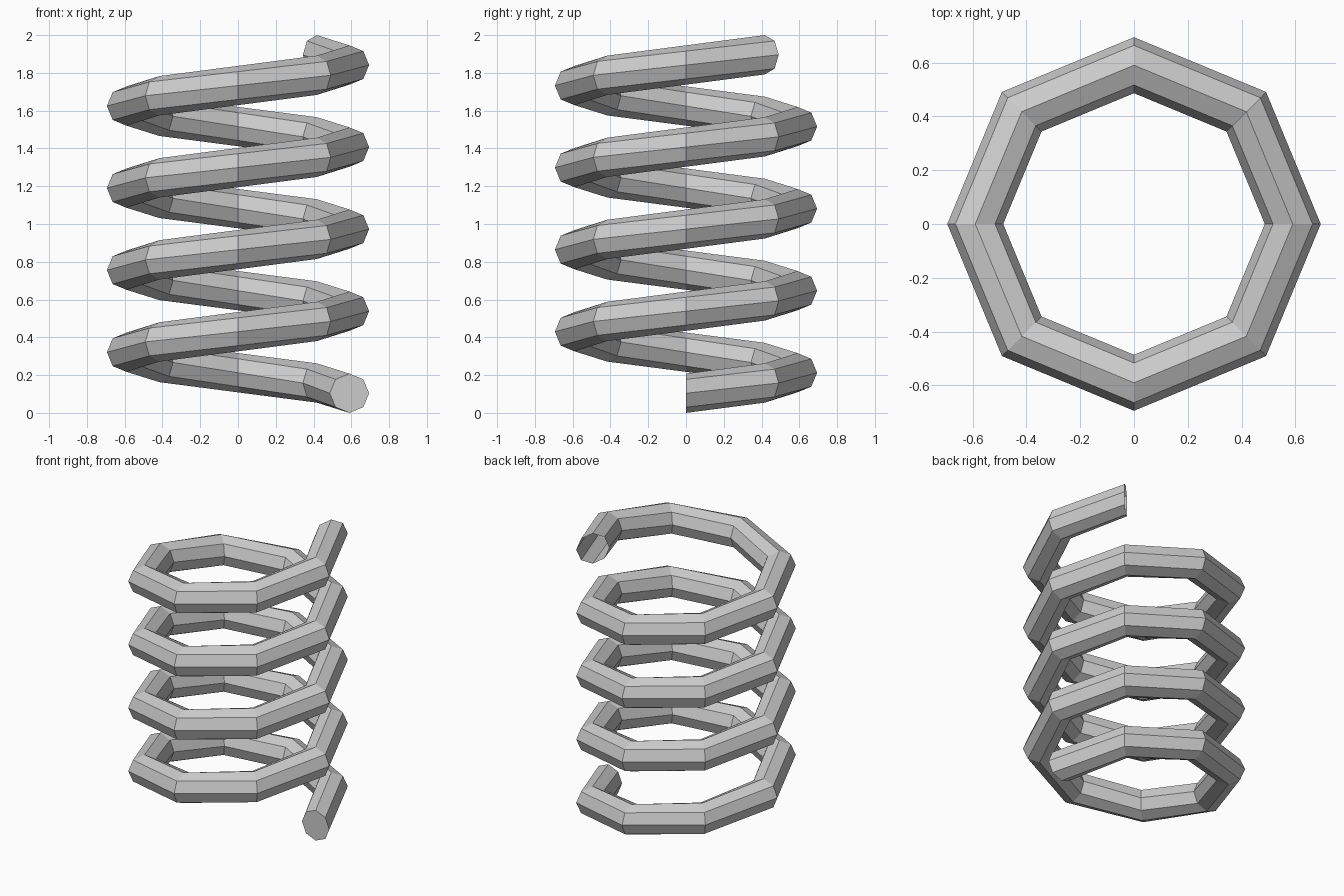
import bpy
import bmesh
from math import cos, sin, tau

# Remove the default cube
cube = bpy.data.objects.get("Cube")
if cube:
    bpy.data.objects.remove(cube, do_unlink=True)

COIL_RADIUS = 0.59
WIRE_RADIUS = 0.104
SIDES = 8              # corners of the wire section and of one turn
STEPS = 33             # four turns and one extra segment
RISE = (2 - 2 * WIRE_RADIUS) / STEPS

# Plain grey metal
steel = bpy.data.materials.new("grey_steel")
steel.use_nodes = True
grey = (0.6, 0.6, 0.6, 1)
steel.diffuse_color = grey
steel.node_tree.nodes["Principled BSDF"].inputs["Base Color"].default_value = grey


def wire_ring(bm, step):
    """Upright octagonal wire section at one corner of the coil."""
    turn = tau * step / SIDES
    ring = []
    for i in range(SIDES):
        a = tau * i / SIDES
        r = COIL_RADIUS + WIRE_RADIUS * cos(a)
        z = WIRE_RADIUS + RISE * step + WIRE_RADIUS * sin(a)
        ring.append(bm.verts.new((r * cos(turn), r * sin(turn), z)))
    return ring


# Coil: bridge the sections along the helix
bm = bmesh.new()
rings = [wire_ring(bm, s) for s in range(STEPS + 1)]
for low, high in zip(rings, rings[1:]):
    for i in range(SIDES):
        j = (i + 1) % SIDES
        bm.faces.new((low[i], low[j], high[j], high[i]))

# Lower end is closed, upper end is an open tube
bm.faces.new(rings[0])
bmesh.ops.recalc_face_normals(bm, faces=bm.faces[:])

mesh = bpy.data.meshes.new("coil_spring")
bm.to_mesh(mesh)
bm.free()
mesh.materials.append(steel)
spring = bpy.data.objects.new("coil_spring", mesh)
bpy.context.collection.objects.link(spring)
